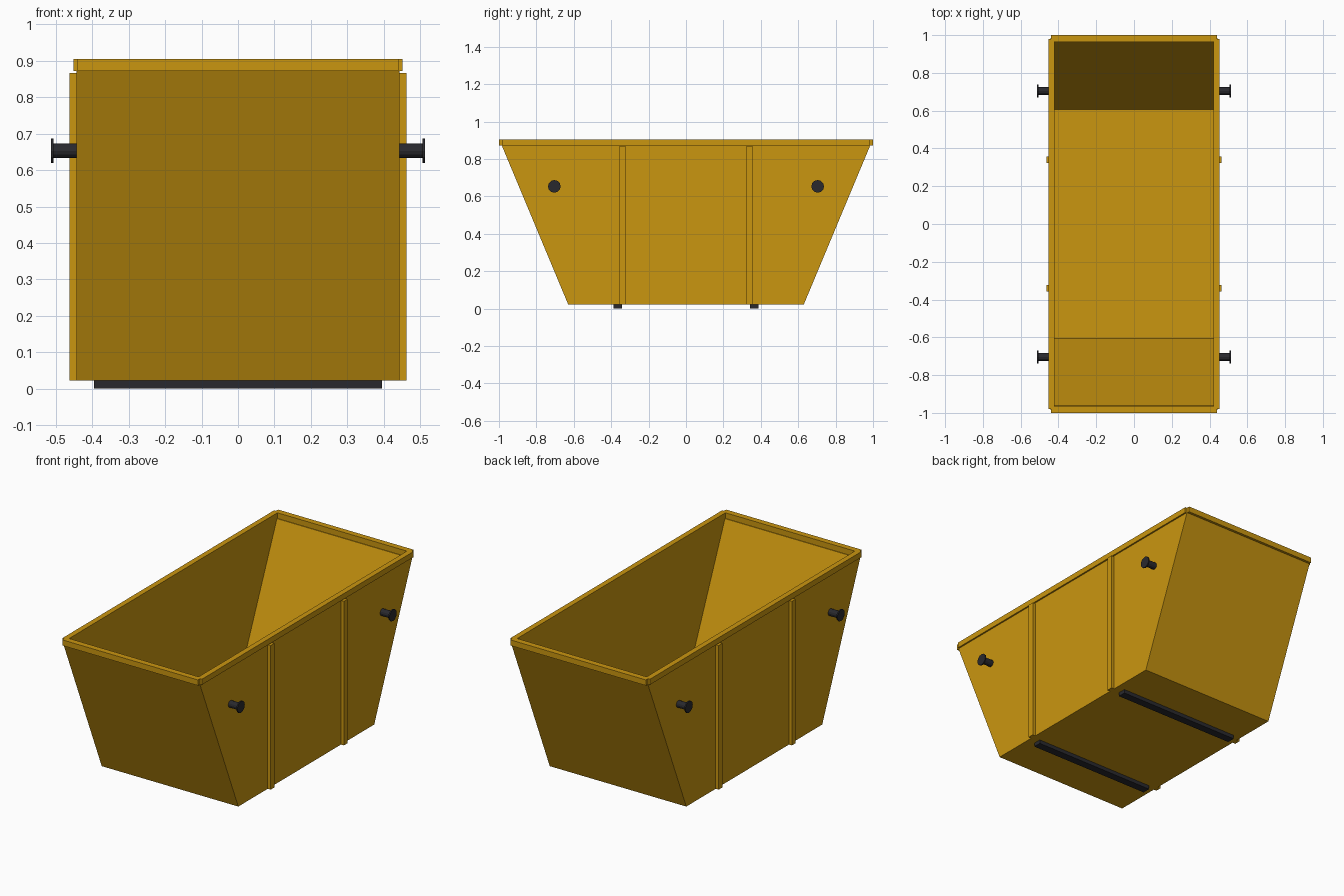
import bpy
import bmesh
from math import radians
from mathutils import Matrix

default = bpy.data.objects.get("Cube")
if default:
    bpy.data.objects.remove(default, do_unlink=True)


def material(name, rgb):
    mat = bpy.data.materials.new(name)
    mat.use_nodes = True
    mat.diffuse_color = (*rgb, 1)
    mat.node_tree.nodes["Principled BSDF"].inputs["Base Color"].default_value = (*rgb, 1)
    return mat


YELLOW = material("mustard yellow", (0.59, 0.303, 0.005))
DARK = material("dark steel", (0.022, 0.022, 0.027))


def finish(name, bm, mat):
    bmesh.ops.recalc_face_normals(bm, faces=bm.faces[:])
    mesh = bpy.data.meshes.new(name)
    bm.to_mesh(mesh)
    bm.free()
    mesh.materials.append(mat)
    obj = bpy.data.objects.new(name, mesh)
    bpy.context.collection.objects.link(obj)
    return obj


def box(name, x, y, z, mat):
    """Box from (low, high) ranges on each axis."""
    bm = bmesh.new()
    size = [r[1] - r[0] for r in (x, y, z)]
    centre = [(r[1] + r[0]) / 2 for r in (x, y, z)]
    bmesh.ops.create_cube(bm, size=1, matrix=Matrix.Translation(centre) @ Matrix.Diagonal((*size, 1)))
    return finish(name, bm, mat)


def mirrored(low, high, side):
    return sorted((low * side, high * side))


# Open tub: rectangular rings from the outer floor, up, over the lip and down inside
rings = [(0.443, 0.63, 0.022), (0.443, 0.985, 0.872),
         (0.42, 0.961, 0.872), (0.42, 0.606, 0.045)]
bm = bmesh.new()
loops = [[bm.verts.new((sx * x, sy * y, z)) for sx, sy in ((-1, -1), (1, -1), (1, 1), (-1, 1))]
         for x, y, z in rings]
for a, b in zip(loops, loops[1:]):
    for i in range(4):
        j = (i + 1) % 4
        bm.faces.new((a[i], a[j], b[j], b[i]))
bm.faces.new(loops[0][::-1])
bm.faces.new(loops[-1])
finish("tub", bm, YELLOW)

# Lugs: stub shaft with a wider end cap, pointing outwards
SHAFT, CAP = (0.02, 0.435, 0.508), (0.034, 0.506, 0.513)


def lug(name, side, y):
    bm = bmesh.new()
    for radius, start, end in (SHAFT, CAP):
        place = Matrix.Translation((side * (start + end) / 2, y, 0.653)) @ Matrix.Rotation(radians(90), 4, "Y")
        bmesh.ops.create_cone(bm, cap_ends=True, segments=12, radius1=radius, radius2=radius,
                              depth=end - start, matrix=place)
    finish(name, bm, DARK)


for side, label in ((1, "left"), (-1, "right")):
    # Rim bars along the long sides
    box(f"{label}_rim", mirrored(0.42, 0.452, side), (-0.98, 0.98), (0.872, 0.905), YELLOW)
    for end, place in ((-1, "front"), (1, "back")):
        # Upright stiffening ribs
        box(f"{label}_{place}_rib", mirrored(0.438, 0.462, side),
            mirrored(0.322, 0.357, end), (0.022, 0.867), YELLOW)
        lug(f"{label}_{place}_lug", side, end * 0.704)

for end, place in ((-1, "front"), (1, "back")):
    # Rim bars across the ends and skids under the floor
    box(f"{place}_rim", (-0.44, 0.44), mirrored(0.965, 1.0, end), (0.872, 0.905), YELLOW)
    box(f"{place}_skid", (-0.395, 0.395), mirrored(0.341, 0.388, end), (0, 0.023), DARK)
